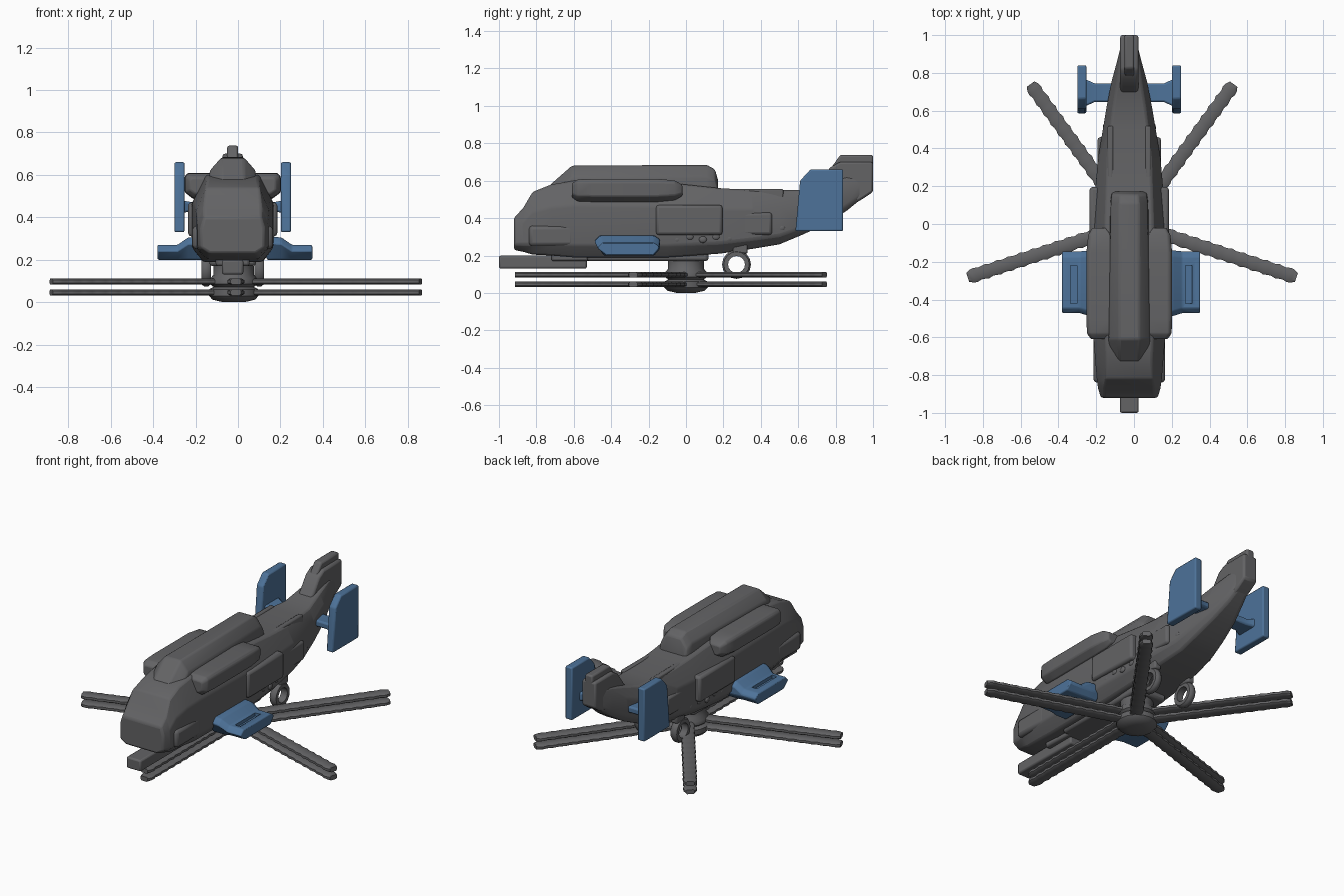
import bpy, bmesh, math
from mathutils import Matrix, Vector

if "Cube" in bpy.data.objects:
    bpy.data.objects.remove(bpy.data.objects["Cube"])

CX = -0.025  # centreline of the airframe


def material(name, rgb):
    m = bpy.data.materials.new(name)
    m.use_nodes = True
    m.diffuse_color = (*rgb, 1)
    bsdf = m.node_tree.nodes["Principled BSDF"]
    bsdf.inputs["Base Color"].default_value = (*rgb, 1)
    bsdf.inputs["Roughness"].default_value = 0.7
    return m


GREY = material("dark grey", (0.125, 0.125, 0.13))
BLUE = material("steel blue", (0.075, 0.17, 0.32))


def finish(name, bm, mat, bevel=0.0, segments=2):
    bmesh.ops.recalc_face_normals(bm, faces=bm.faces)
    mesh = bpy.data.meshes.new(name)
    bm.to_mesh(mesh)
    bm.free()
    ob = bpy.data.objects.new(name, mesh)
    bpy.context.collection.objects.link(ob)
    mesh.materials.append(mat)
    if bevel:
        mod = ob.modifiers.new("soft edges", "BEVEL")
        mod.width, mod.segments = bevel, segments
        mod.limit_method, mod.angle_limit = "ANGLE", math.radians(25)
    bpy.ops.object.select_all(action="DESELECT")
    ob.select_set(True)
    bpy.context.view_layer.objects.active = ob
    bpy.ops.object.shade_smooth_by_angle(angle=math.radians(40))
    return ob


def loft(name, rings, mat, bevel=0.0):
    """Skin a list of equal-length point rings and cap both ends."""
    bm = bmesh.new()
    rows = [[bm.verts.new(p) for p in ring] for ring in rings]
    n = len(rows[0])
    for a, b in zip(rows, rows[1:]):
        for i in range(n):
            j = (i + 1) % n
            bm.faces.new((a[i], a[j], b[j], b[i]))
    bm.faces.new(rows[0])
    bm.faces.new(rows[-1])
    return finish(name, bm, mat, bevel)


def box(name, lo, hi, mat, bevel=0.0):
    bm = bmesh.new()
    bmesh.ops.create_cube(bm, size=1)
    lo, hi = Vector(lo), Vector(hi)
    for v in bm.verts:
        v.co = (lo + hi) / 2 + v.co * (hi - lo)
    return finish(name, bm, mat, bevel)


def mirror_box(name, inner, outer, ys, zs, mat, bevel=0.0):
    for side, s in (("left", 1), ("right", -1)):
        xs = sorted((CX + s * inner, CX + s * outer))
        box(f"{side}_{name}", (xs[0], ys[0], zs[0]), (xs[1], ys[1], zs[1]), mat, bevel)


def side_plate(name, x0, x1, profile, mat, bevel):
    """Extrude a (y, z) outline between two x positions."""
    return loft(name, [[(x, y, z) for y, z in profile] for x in (x0, x1)], mat, bevel)


def hull_ring(y, w, top_w, zb, zt):
    """Cross-section with narrowed belly and chamfered roof."""
    h = zt - zb
    half = [(w * 0.72, zb), (w, zb + h * 0.16), (w, zb + h * 0.68), (top_w, zt)]
    pts = half + [(-x, z) for x, z in reversed(half)]
    return [(CX + x, y, z) for x, z in pts]


# Fuselage: y, half width, roof half width, bottom, top
HULL = [(-0.92, 0.150, 0.135, 0.23, 0.40), (-0.87, 0.165, 0.135, 0.22, 0.455),
        (-0.82, 0.172, 0.125, 0.205, 0.54), (-0.72, 0.180, 0.120, 0.20, 0.58),
        (-0.60, 0.190, 0.125, 0.19, 0.60), (-0.10, 0.195, 0.130, 0.19, 0.59),
        (0.18, 0.180, 0.120, 0.21, 0.56), (0.35, 0.165, 0.115, 0.235, 0.55),
        (0.50, 0.140, 0.100, 0.26, 0.55), (0.62, 0.120, 0.085, 0.31, 0.55),
        (0.75, 0.095, 0.065, 0.37, 0.59), (0.86, 0.065, 0.050, 0.44, 0.62),
        (0.94, 0.045, 0.040, 0.505, 0.62)]
loft("fuselage", [hull_ring(*s) for s in HULL], GREY, 0.012)

# Roof hump over the gearbox
hump = []
for y, k, zt in ((-0.73, 0.95, 0.575), (-0.61, 1, 0.68), (0.11, 0.9, 0.685),
                 (0.155, 0.85, 0.66), (0.172, 0.8, 0.60)):
    half = [(0.115, 0.50), (0.108, zt - 0.06), (0.055, zt)]
    pts = half + [(-x, z) for x, z in reversed(half)]
    hump.append([(CX + x * k, y, z) for x, z in pts])
loft("roof_hump", hump, GREY, 0.012)

# Engine pods with tapered ends
for side, s in (("left", 1), ("right", -1)):
    rings = []
    for y, r in ((-0.61, 0.6), (-0.58, 0.95), (-0.50, 1), (-0.15, 1), (-0.06, 0.85), (-0.02, 0.5)):
        outline = ((-0.08, -0.05), (0.02, -0.062), (0.062, -0.03),
                   (0.062, 0.045), (0.045, 0.062), (-0.08, 0.062))
        rings.append([(CX + s * (0.165 + x * r), y, 0.548 + z * r) for x, z in outline])
    loft(f"{side}_engine_pod", rings, GREY, 0.01)

# Side panels, belly plate and roof rails
mirror_box("side_panel", 0.12, 0.21, (-0.16, 0.195), (0.31, 0.47), GREY, 0.015)
mirror_box("rear_side_panel", 0.10, 0.168, (0.18, 0.46), (0.31, 0.43), GREY, 0.015)
mirror_box("cheek_panel", 0.12, 0.19, (-0.84, -0.60), (0.25, 0.36), GREY, 0.02)
mirror_box("roof_rail", 0.085, 0.115, (0.12, 0.52), (0.50, 0.556), GREY, 0.008)
box("belly_plate", (CX - 0.11, -0.53, 0.17), (CX + 0.11, 0.12, 0.24), GREY, 0.015)

# Rivet-like blisters along the lower flanks
for side, s in (("left", 1), ("right", -1)):
    bm = bmesh.new()
    for i in range(9):
        y = -0.05 + i * 0.07
        w = 0.185 - max(0, y - 0.1) * 0.13
        z = 0.285 + max(0, y - 0.2) * 0.2 + 0.015 * (i % 2)
        m = Matrix.Translation((CX + s * w, y, z)) @ Matrix.Diagonal((0.5, 1.2, 1, 1))
        bmesh.ops.create_icosphere(bm, subdivisions=2, radius=0.018, matrix=m)
    finish(f"{side}_flank_blisters", bm, GREY)

# Chin gun
box("chin_gun", (CX - 0.05, -1.0, 0.13), (CX + 0.05, -0.53, 0.2), GREY, 0.01)
box("gun_muzzle", (CX - 0.01, -1.0, 0.155), (CX + 0.01, -0.97, 0.175), GREY, 0.004)
box("gun_mount", (CX - 0.08, -0.72, 0.17), (CX + 0.08, -0.5, 0.24), GREY, 0.012)

# Vertical tail
side_plate("tail_fin", CX - 0.048, CX + 0.048,
           [(0.64, 0.50), (0.72, 0.60), (0.77, 0.67), (0.82, 0.70), (1.0, 0.70),
            (1.0, 0.54), (0.94, 0.50), (0.85, 0.45)], GREY, 0.012)
side_plate("tail_fin_cap", CX - 0.026, CX + 0.026,
           [(0.77, 0.66), (0.825, 0.738), (1.0, 0.738), (1.0, 0.66)], GREY, 0.01)

# Tailplane and its end plates
PLATE = [(0.585, 0.33), (0.84, 0.33), (0.84, 0.66), (0.665, 0.66), (0.61, 0.60)]
for side, s in (("left", 1), ("right", -1)):
    side_plate(f"{side}_end_plate", CX + s * 0.227, CX + s * 0.275, PLATE, BLUE, 0.008)
    rings = []
    for x, k in ((0.09, 1), (0.185, 1), (0.235, 1.45)):
        half = ((-0.05, -0.02), (0.05, -0.02), (0.05, 0.02), (-0.05, 0.02))
        rings.append([(CX + s * x, 0.695 + y * k, 0.45 + z * k) for y, z in half])
    loft(f"{side}_tailplane", rings, BLUE, 0.01)

# Stub wings, with a slot sunk into the top
for side, s in (("left", 1), ("right", -1)):
    rings = []
    for x, y0, y1, zt in ((0.15, -0.49, -0.14, 0.31), (0.22, -0.49, -0.14, 0.305),
                          (0.27, -0.475, -0.145, 0.27), (0.365, -0.475, -0.145, 0.27)):
        rings.append([(-0.015 + s * x, y, z) for y, z in
                      ((y0 + 0.05, 0.20), (y1 - 0.03, 0.20), (y1, 0.235),
                       (y1, zt - 0.02), (y1 - 0.03, zt), (y0 + 0.03, zt), (y0, zt - 0.03))])
    wing = loft(f"{side}_stub_wing", rings, BLUE, 0.01)
    x = -0.015 + s * 0.305
    cutter = box(f"{side}_slot_cutter", (x - 0.017, -0.42, 0.25), (x + 0.017, -0.22, 0.4), BLUE)
    cutter.hide_render = True
    cutter.hide_set(True)
    mod = wing.modifiers.new("slot", "BOOLEAN")
    mod.operation, mod.object, mod.solver = "DIFFERENCE", cutter, "EXACT"

# Landing rings below the rear fuselage
for side, s in (("left", 1), ("right", -1)):
    rings = []
    steps = 16
    bm = bmesh.new()
    rows = []
    for i in range(steps):
        a = math.tau * i / steps
        rows.append([bm.verts.new((CX + s * 0.125 + dx, 0.27 + r * math.cos(a), 0.152 + r * math.sin(a)))
                     for dx, r in ((-0.022, 0.045), (0.022, 0.045), (0.022, 0.068),
                                   (0.01, 0.077), (-0.01, 0.077), (-0.022, 0.068))])
    for i, row in enumerate(rows):
        nxt = rows[(i + 1) % steps]
        for j in range(6):
            k = (j + 1) % 6
            bm.faces.new((row[j], row[k], nxt[k], nxt[j]))
    finish(f"{side}_landing_ring", bm, GREY)
mirror_box("ring_strut", 0.10, 0.145, (0.25, 0.33), (0.21, 0.32), GREY, 0.01)

# Rotor hub and mast under the belly
HUB = [(0.05, 0.0), (0.10, 0.012), (0.117, 0.03), (0.117, 0.06), (0.095, 0.072), (0.112, 0.085),
       (0.112, 0.11), (0.095, 0.13), (0.095, 0.17), (0.08, 0.187), (0.06, 0.19), (0.06, 0.23)]
loft("rotor_hub", [[(CX + 0.005 + r * math.cos(math.tau * i / 16), r * math.sin(math.tau * i / 16), z)
                    for i in range(16)] for r, z in HUB], GREY)

# Two stacked rotors of five blades with gently rippled edges
for level, z0 in (("lower", 0.046), ("upper", 0.097)):
    for b in range(5):
        turn = math.radians(-90 + 72 * b)
        mat = Matrix.Translation((-0.01, 0, z0)) @ Matrix.Rotation(turn, 4, "Z")
        rings = []
        for i in range(41):
            r = 0.05 + 0.865 * i / 40
            w = (0.036 + 0.004 * math.sin(r * 95)) * (0.75 if i in (0, 40) else 1)
            h = 0.014
            sect = ((-w, -h * 0.5), (-w * 0.7, -h), (w * 0.7, -h), (w, -h * 0.5),
                    (w, h * 0.5), (w * 0.7, h), (-w * 0.7, h), (-w, h * 0.5))
            rings.append([mat @ Vector((r, y, z)) for y, z in sect])
        loft(f"{level}_rotor_blade_{b + 1}", rings, GREY)
